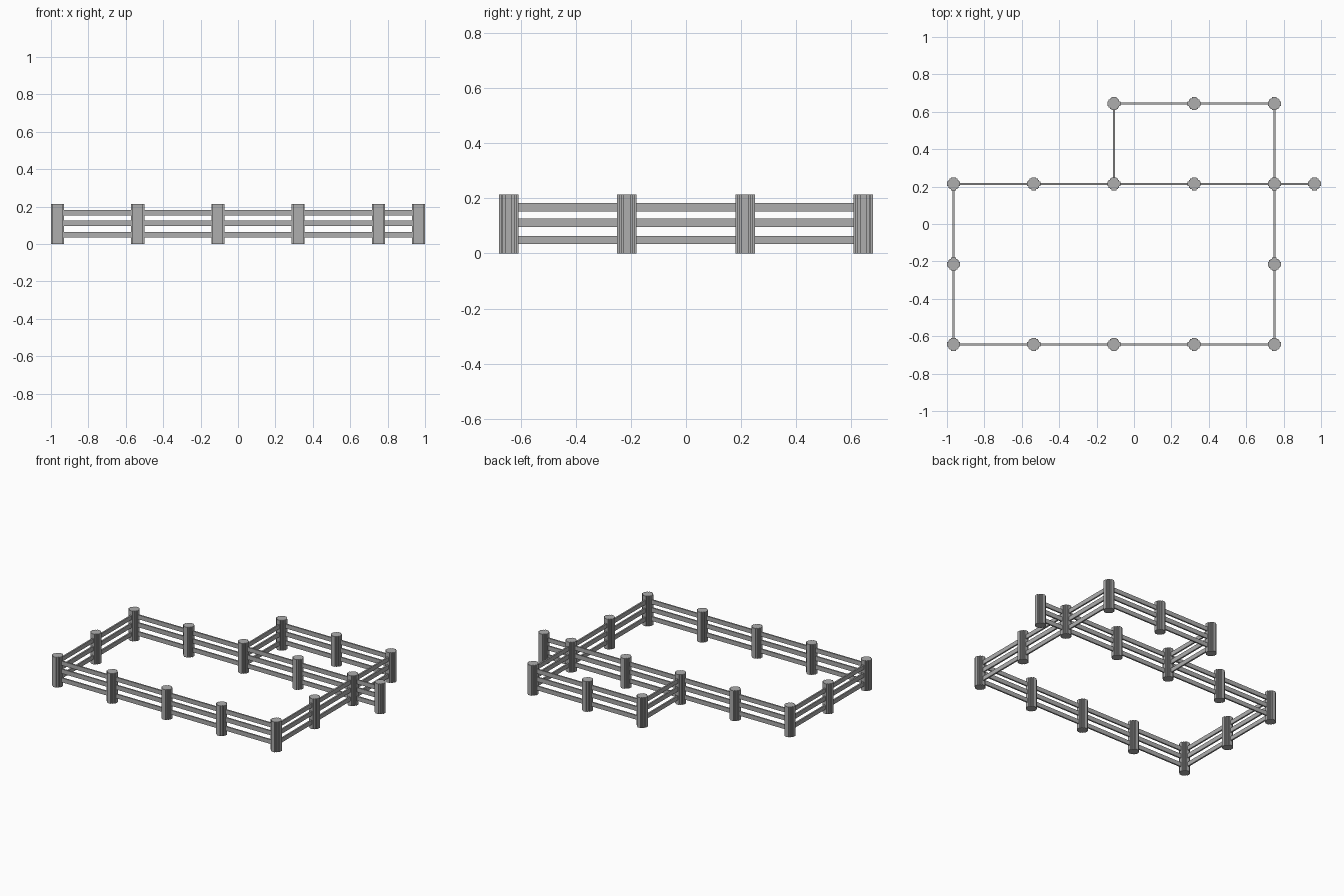
import bpy, bmesh

if "Cube" in bpy.data.objects:
    bpy.data.objects.remove(bpy.data.objects["Cube"])

S = 0.4289            # distance between neighbouring posts
R = 0.035             # post radius
H = 0.2145            # post height
T = 0.0108            # rail thickness
X0, Y0 = -1 + R, -1.5 * S

wood = bpy.data.materials.new("weathered grey")
wood.diffuse_color = (0.42, 0.42, 0.42, 1)
wood.use_nodes = True
wood.node_tree.nodes["Principled BSDF"].inputs["Base Color"].default_value = wood.diffuse_color


def spot(i, j):
    """Grid cell to world position."""
    return X0 + i * S, Y0 + j * S


def make(name, bm):
    bmesh.ops.recalc_face_normals(bm, faces=bm.faces)
    mesh = bpy.data.meshes.new(name)
    bm.to_mesh(mesh)
    bm.free()
    mesh.materials.append(wood)
    return mesh


def place(name, mesh, loc):
    ob = bpy.data.objects.new(name, mesh)
    ob.location = loc
    bpy.context.collection.objects.link(ob)


# Post: stepped round cross-section, pulled up
quarter = [(R, .0125), (.028, .0125), (.028, .0215), (.0215, .0215),
           (.0215, .028), (.0125, .028), (.0125, R)]
outline = []
for c, s in ((1, 0), (0, 1), (-1, 0), (0, -1)):
    outline += [(x * c - y * s, x * s + y * c) for x, y in quarter]
bm = bmesh.new()
base = bm.faces.new([bm.verts.new((x, y, 0)) for x, y in outline])
top = bmesh.ops.extrude_face_region(bm, geom=[base], use_keep_orig=True)["geom"]
bmesh.ops.translate(bm, vec=(0, 0, H), verts=[g for g in top if isinstance(g, bmesh.types.BMVert)])
post_mesh = make("post", bm)

posts = {0: (0, 1, 2, 3, 4), 1: (0, 4), 2: (0, 1, 2, 3, 4, 4.5), 3: (2, 3, 4)}
for j, cols in posts.items():
    for i in cols:
        place("post", post_mesh, (*spot(i, j), 0))

# Rails: three boards along every run of fence
runs = [((0, 0), (4, 0)), ((0, 0), (0, 2)), ((4, 0), (4, 3)),
        ((0, 2), (4.5, 2)), ((2, 2), (2, 3)), ((2, 3), (4, 3))]
for a, b in runs:
    (xa, ya), (xb, yb) = spot(*a), spot(*b)
    for z0, z1 in ((.034, .064), (.096, .127), (.153, .183)):
        bm = bmesh.new()
        bmesh.ops.create_cube(bm, size=1)
        bmesh.ops.scale(bm, vec=(xb - xa + T, yb - ya + T, z1 - z0), verts=bm.verts)
        place("rail", make("rail", bm), ((xa + xb) / 2, (ya + yb) / 2, (z0 + z1) / 2))
